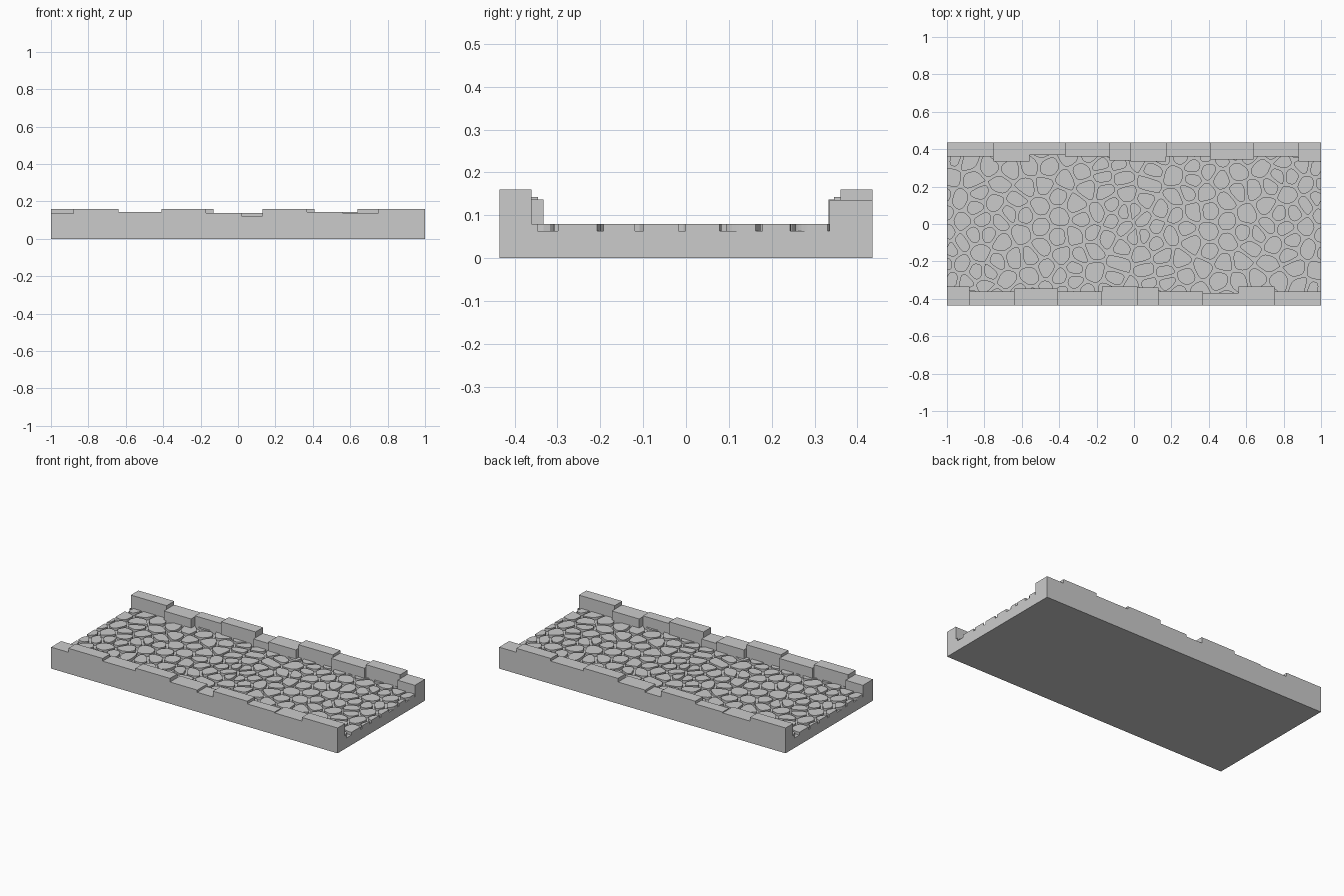
import bpy
import bmesh
import random
from mathutils import Vector

if "Cube" in bpy.data.objects:
    bpy.data.objects.remove(bpy.data.objects["Cube"])

HALF_X, HALF_Y = 1.0, 0.435
BED_Z, STONE_Z = 0.063, 0.08
GAP = 0.014
PAIRS = 100

stone_grey = bpy.data.materials.new("stone grey")
stone_grey.use_nodes = True
GREY = (0.6, 0.6, 0.6, 1)
stone_grey.diffuse_color = GREY
stone_grey.node_tree.nodes["Principled BSDF"].inputs["Base Color"].default_value = GREY


def finish(bm, name):
    """Turn a bmesh into a named, coloured object."""
    bmesh.ops.recalc_face_normals(bm, faces=bm.faces)
    mesh = bpy.data.meshes.new(name)
    bm.to_mesh(mesh)
    bm.free()
    mesh.materials.append(stone_grey)
    obj = bpy.data.objects.new(name, mesh)
    bpy.context.collection.objects.link(obj)


def add_prism(bm, outline, low, high):
    """Extrude a flat outline between two heights."""
    face = bm.faces.new([bm.verts.new((p.x, p.y, low)) for p in outline])
    up = bmesh.ops.extrude_face_region(bm, geom=[face], use_keep_orig=True)
    verts = [g for g in up["geom"] if isinstance(g, bmesh.types.BMVert)]
    bmesh.ops.translate(bm, verts=verts, vec=(0, 0, high - low))


def rectangle(x0, x1, y0, y1):
    return [Vector(p) for p in ((x0, y0), (x1, y0), (x1, y1), (x0, y1))]


def clip(poly, normal, limit):
    """Keep the part of a convex outline where normal . p <= limit."""
    kept = []
    for a, b in zip(poly, poly[1:] + poly[:1]):
        da, db = normal.dot(a) - limit, normal.dot(b) - limit
        if da <= 0:
            kept.append(a)
        if da * db < 0:
            kept.append(a.lerp(b, da / (da - db)))
    return kept


def cell(point, points, gap):
    """Region nearest to a point, shrunk by half a joint."""
    poly = rectangle(-1.06, 1.06, -0.42, 0.42)
    for other in points:
        offset = other - point
        if 0 < offset.length < 0.45:
            n = offset.normalized()
            poly = clip(poly, n, n.dot((point + other) / 2) - gap / 2)
            if len(poly) < 3:
                return []
    return poly


def round_corners(poly):
    """Cut every corner once."""
    out = []
    for a, b in zip(poly, poly[1:] + poly[:1]):
        out += [a.lerp(b, 0.22), a.lerp(b, 0.78)]
    return out


# Road bed
bm = bmesh.new()
add_prism(bm, rectangle(-HALF_X, HALF_X, -0.37, 0.37), 0, BED_Z)
finish(bm, "road_bed")

# Cobblestones: relaxed random cells, repeated by a half turn
random.seed(7)
half = []
while len(half) < PAIRS:
    p = Vector((random.uniform(-1.05, 1.05), random.uniform(-0.42, 0)))
    if all((p - q).length > 0.055 and (p + q).length > 0.055 for q in half) and p.length > 0.03:
        half.append(p)
for step in range(2):
    points = half + [-p for p in half]
    cells = [cell(p, points, 0) for p in half]
    half = [p.lerp(sum(c, Vector((0, 0))) / len(c), 0.6) for p, c in zip(half, cells)]
points = half + [-p for p in half]

bm = bmesh.new()
for p in points:
    outline = cell(p, points, GAP)
    if len(outline) < 3:
        continue
    outline = round_corners(round_corners(outline))
    for side in (-1, 1):
        outline = clip(outline, Vector((side, 0)), HALF_X)
    if len(outline) > 2:
        add_prism(bm, outline, BED_Z - 0.005, STONE_Z)
finish(bm, "cobblestones")

# Kerb stones: right end, inner edge distance, height
KERB = [
    (-0.88, 0.335, 0.135), (-0.64, 0.36, 0.16), (-0.41, 0.345, 0.143),
    (-0.17, 0.36, 0.16), (0.02, 0.333, 0.137), (0.13, 0.34, 0.123),
    (0.37, 0.36, 0.16), (0.56, 0.37, 0.143), (0.75, 0.333, 0.137),
    (1.0, 0.36, 0.16),
]
for name, turn in (("front_kerb", 1), ("back_kerb", -1)):
    bm = bmesh.new()
    start = -HALF_X
    for end, inner, height in KERB:
        outline = rectangle(start, end, -HALF_Y, -inner)
        add_prism(bm, [p * turn for p in outline], 0, height)
        start = end
    finish(bm, name)
